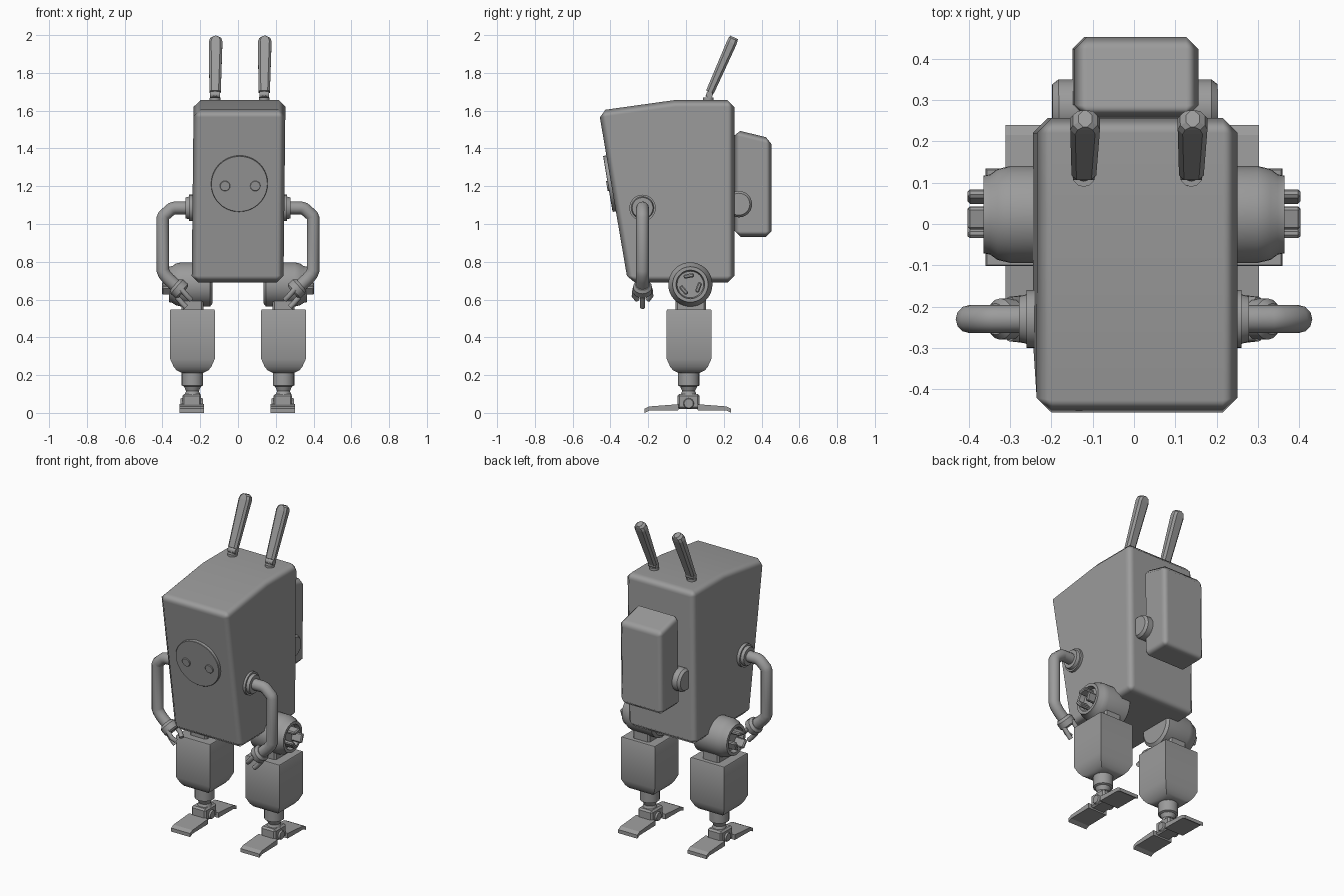
import bpy, bmesh
from math import radians, cos, sin, pi
from mathutils import Vector, Matrix

if "Cube" in bpy.data.objects:
    bpy.data.objects.remove(bpy.data.objects["Cube"])

grey = bpy.data.materials.new("dark_grey_metal")
grey.diffuse_color = (0.33, 0.33, 0.33, 1)
grey.use_nodes = True
grey.node_tree.nodes["Principled BSDF"].inputs["Base Color"].default_value = grey.diffuse_color


def finish(name, bm, smooth=False):
    bmesh.ops.recalc_face_normals(bm, faces=bm.faces[:])
    me = bpy.data.meshes.new(name)
    bm.to_mesh(me)
    bm.free()
    if smooth:
        me.polygons.foreach_set("use_smooth", [True] * len(me.polygons))
        me.set_sharp_from_angle(angle=radians(35))
    return link(name, me)


def link(name, data):
    data.materials.append(grey)
    ob = bpy.data.objects.new(name, data)
    bpy.context.scene.collection.objects.link(ob)
    return ob


def chamfer(ob, width, harden=False):
    m = ob.modifiers.new("chamfer", 'BEVEL')
    m.width, m.segments = width, 1
    m.limit_method, m.angle_limit = 'ANGLE', radians(30)
    if harden:
        ob.data.polygons.foreach_set("use_smooth", [True] * len(ob.data.polygons))
        m.harden_normals = True
    return ob


def prism(name, profile, x0, x1, bevel=0, harden=False):
    """Side profile of (y, z) points extruded from x0 to x1."""
    bm = bmesh.new()
    f = bm.faces.new([bm.verts.new((x0, y, z)) for y, z in profile])
    ext = bmesh.ops.extrude_face_region(bm, geom=[f])
    for v in ext["geom"]:
        if isinstance(v, bmesh.types.BMVert):
            v.co.x = x1
    ob = finish(name, bm)
    return chamfer(ob, bevel, harden) if bevel else ob


def box(name, lo, hi, bevel=0):
    prof = [(lo[1], lo[2]), (hi[1], lo[2]), (hi[1], hi[2]), (lo[1], hi[2])]
    return prism(name, prof, lo[0], hi[0], bevel)


def revolve(name, base, axis, profile, seg=24):
    """(distance, radius) profile turned around an axis."""
    q = Vector(axis).to_track_quat('Z', 'Y')
    bm = bmesh.new()
    rings = [[bm.verts.new(Vector(base) + q @ Vector((r * cos(2 * pi * i / seg), r * sin(2 * pi * i / seg), t)))
              for i in range(seg)] for t, r in profile]
    for a, b in zip(rings, rings[1:]):
        for i in range(seg):
            j = (i + 1) % seg
            bm.faces.new((a[i], a[j], b[j], b[i]))
    bm.faces.new(rings[0])
    bm.faces.new(rings[-1])
    return finish(name, bm, True)


def tube(name, points, radius):
    cu = bpy.data.curves.new(name, 'CURVE')
    cu.dimensions = '3D'
    cu.bevel_depth, cu.bevel_resolution, cu.use_fill_caps = radius, 4, True
    sp = cu.splines.new('POLY')
    sp.points.add(len(points) - 1)
    for p, co in zip(sp.points, points):
        p.co = (*co, 1)
    return link(name, cu)


upper = []

# Tapered body shell with sloping brow
upper.append(prism("body", [(-0.462, 1.60), (-0.06, 1.656), (0.256, 1.656),
                            (0.256, 0.69), (-0.307, 0.69)], -0.243, 0.243, 0.036, True))

# Round face plate and eyes on the sloping front
slope = 0.17
normal = Vector((0, -1, -slope)).normalized()
front = lambda x, z: Vector((x, -0.307 - slope * (z - 0.69), z))
upper.append(revolve("face_plate", front(0.004, 1.215), normal,
                     [(-0.01, 0.15), (0.016, 0.15), (0.018, 0.148)], 40))
for s in (-1, 1):
    upper.append(revolve("eye", front(0.008 + s * 0.08, 1.205), normal,
                         [(0.01, 0.027), (0.023, 0.027), (0.025, 0.025)], 20))

# Backpack with its cross roller
upper.append(prism("backpack", [(0.258, 1.50), (0.453, 1.452), (0.453, 0.932), (0.258, 0.932)],
                   -0.15, 0.15, 0.03, True))
upper.append(revolve("backpack_roller", (-0.2, 0.28, 1.105), (1, 0, 0),
                     [(0, 0.058), (0.015, 0.07), (0.385, 0.07), (0.4, 0.058)], 24))

# Flat antennas leaning back on small joints
lean = Vector((0, 0.128, 0.29)).normalized()
for s in (-1, 1):
    x = s * 0.13
    upper.append(revolve("antenna_base", (x, 0.118, 1.645), (0, 0, 1), [(0, 0.028), (0.025, 0.028)], 12))
    upper.append(revolve("antenna_neck", (x - 0.026, 0.124, 1.685), (1, 0, 0), [(0, 0.018), (0.052, 0.018)], 12))
    upper.append(revolve("antenna_stem", (x, 0.118, 1.67), lean, [(0, 0.016), (0.04, 0.016)], 12))
    bm = bmesh.new()
    rot = lean.to_track_quat('Z', 'Y').to_matrix().to_4x4()
    rings = []
    for t, w, h in ((0, 0.03, 0.022), (0.285, 0.036, 0.027), (0.306, 0.03, 0.025), (0.316, 0.016, 0.022)):
        c = 0.012
        rings.append([bm.verts.new(Vector((x, 0.127, 1.699)) + rot @ Vector((a, b, t))) for a, b in
                      ((-w, -h + c), (-w + c, -h), (w - c, -h), (w, -h + c),
                       (w, h - c), (w - c, h), (-w + c, h), (-w, h - c))])
    for lo, hi in zip(rings, rings[1:]):
        for i in range(8):
            bm.faces.new((lo[i], lo[(i + 1) % 8], hi[(i + 1) % 8], hi[i]))
    bm.faces.new(rings[0])
    bm.faces.new(rings[-1])
    upper.append(finish("antenna", bm))

# The upper part leans very slightly sideways
for ob in upper:
    for v in ob.data.vertices:
        v.co.x += 0.011 * (v.co.z - 0.9)

for s in (-1, 1):
    # Shoulder flange and bent tube arm
    revolve("shoulder", (s * 0.21, -0.23, 1.085), (s, 0, 0),
            [(0, 0.07), (0.05, 0.07), (0.05, 0.06), (0.068, 0.055), (0.068, 0.04)], 28)
    tube("arm", [(s * x, -0.23, z) for x, z in
                 ((0.24, 1.085), (0.335, 1.085), (0.352, 1.08), (0.392, 1.045), (0.398, 1.03),
                  (0.398, 0.755), (0.39, 0.735), (0.37, 0.71), (0.32, 0.665))], 0.034)

    # Hand with three bent fingers
    d = Vector((-s * 0.75, 0, -0.66)).normalized()
    revolve("palm", (s * 0.335, -0.23, 0.678), d,
            [(0, 0.038), (0.015, 0.05), (0.05, 0.05), (0.06, 0.04)], 16)
    for y, dx, dz in ((-0.04, 0.0, 0.01), (0.04, 0.0, 0.01), (0, 0.025, -0.03)):
        a = Vector((s * (0.30 + dx), -0.23 + y, 0.645 + dz))
        b = a + Vector((-s * 0.03, y * 0.1, -0.035))
        c = b + Vector((-s * 0.02, -y * 0.4, -0.02))
        tube("finger", [a, b, c], 0.014)

    # Hip barrel with recessed outer end and three vanes
    revolve("hip", (0, 0.023, 0.68), (s, 0, 0),
            [(0.135, 0.1), (0.148, 0.117), (0.30, 0.117), (0.33, 0.11), (0.348, 0.097),
             (0.364, 0.094), (0.364, 0.076), (0.335, 0.07)], 36)
    for k in range(3):
        bm = bmesh.new()
        bmesh.ops.create_cube(bm, size=1, matrix=Matrix.Translation((s * 0.36, 0.023, 0.68))
                              @ Matrix.Rotation(2 * pi * k / 3 + 1.75, 4, 'X')
                              @ Matrix.Translation((0, 0.046, 0)) @ Matrix.Diagonal((0.085, 0.022, 0.055, 1)))
        chamfer(finish("hip_vane", bm), 0.006)

    # Leg: hip link, thigh block with rounded-off underside, shin and ankle
    cx = s * 0.241
    box("hip_link", (cx - 0.058, -0.055, 0.53), (cx + 0.058, 0.105, 0.645), 0.01)
    bm = bmesh.new()
    rings = []
    for z, h in ((0.548, 0.115), (0.543, 0.118), (0.285, 0.118), (0.245, 0.1), (0.225, 0.084), (0.212, 0.058)):
        rings.append([bm.verts.new((cx + h * a, 0.016 + h * b, z))
                      for a, b in ((-1, -1), (1, -1), (1, 1), (-1, 1))])
    for lo, hi in zip(rings, rings[1:]):
        for i in range(4):
            bm.faces.new((lo[i], lo[(i + 1) % 4], hi[(i + 1) % 4], hi[i]))
    bm.faces.new(rings[0])
    bm.faces.new(rings[-1])
    finish("thigh", bm, True)
    revolve("shin", (cx, 0.014, 0.23), (0, 0, -1),
            [(0, 0.057), (0.085, 0.057), (0.09, 0.045), (0.115, 0.034), (0.14, 0.045), (0.16, 0.045)], 20)
    fx = cx - 0.004
    box("ankle", (fx - 0.05, -0.045, 0.02), (fx + 0.05, 0.072, 0.1), 0.01)
    revolve("ankle_axle", (fx - 0.06, 0.014, 0.05), (1, 0, 0),
            [(0, 0.024), (0.006, 0.028), (0.114, 0.028), (0.12, 0.024)], 16)

    # Split foot: toe plate and heel plate
    for name, e in (("toe_plate", -1), ("heel_plate", 1)):
        prism(name, [(0.01 + e * y, z) for y, z in
                     ((0.05, 0.046), (0.205, 0.034), (0.229, 0.022), (0.229, 0.0),
                      (0.205, 0.012), (0.05, 0.014))], fx - 0.066, fx + 0.066)
